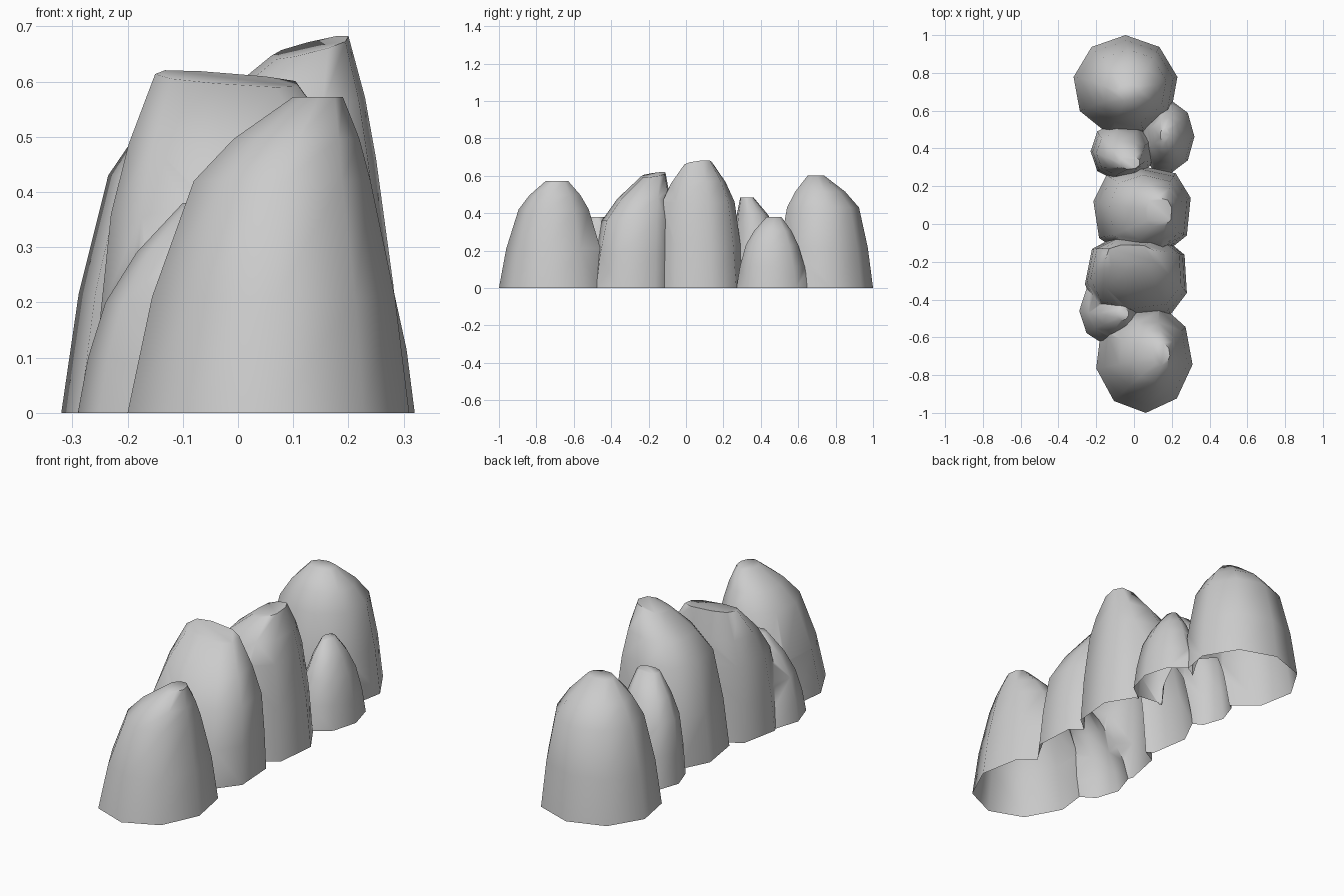
import bpy, bmesh, math

if "Cube" in bpy.data.objects:
    bpy.data.objects.remove(bpy.data.objects["Cube"])

SIDES = 9


def lerp(a, b, t):
    return [p + (q - p) * t for p, q in zip(a, b)]


def soft_pow(v, e):
    return math.copysign(abs(v) ** e, v)


def rock(name, depth, start, boxy, base, shoulder, top, tilt=(0, 0)):
    """Lofted nine-sided boulder. Sections are (z, xmin, xmax, ymin, ymax)."""
    base = (0,) + base
    low = lerp(base, shoulder, 0.37)
    low[0] = shoulder[0] * 0.5
    high = lerp(shoulder, top, 0.40)
    high[0] = (shoulder[0] + top[0]) / 2
    sections = [(-depth,) + base[1:], base, low, shoulder, high, top]
    # polygon outline, normalised to a unit box
    angs = [math.radians(start + i * 360 / SIDES) for i in range(SIDES)]
    xs = [soft_pow(math.cos(a), boxy) for a in angs]
    ys = [soft_pow(math.sin(a), boxy) for a in angs]
    us = [(x - min(xs)) / (max(xs) - min(xs)) for x in xs]
    vs = [(y - min(ys)) / (max(ys) - min(ys)) for y in ys]
    bm = bmesh.new()
    rings = []
    for k, (z, x0, x1, y0, y1) in enumerate(sections):
        w = (0, 0, 0, 0, 0.5, 1)[k]
        rings.append([bm.verts.new((x0 + (x1 - x0) * u, y0 + (y1 - y0) * v,
                                    z + w * (tilt[0] * (u - .5) + tilt[1] * (v - .5))))
                      for u, v in zip(us, vs)])
    for a, b in zip(rings, rings[1:]):
        for i in range(SIDES):
            j = (i + 1) % SIDES
            bm.faces.new((a[i], a[j], b[j], b[i]))
    bm.faces.new(rings[0][::-1])
    bm.faces.new(rings[-1])
    bmesh.ops.recalc_face_normals(bm, faces=bm.faces)
    me = bpy.data.meshes.new(name)
    bm.to_mesh(me)
    bm.free()
    ob = bpy.data.objects.new(name, me)
    bpy.context.collection.objects.link(ob)
    return ob


# boulders from front to back
rocks = [
    rock("rock_row", .10, -48, 1, (-.20, .31, -1.0, -.42), (.42, -.08, .24, -.895, -.52),
         (.572, .10, .19, -.75, -.63)),
    rock("small_rock_front", .11, 180, 1, (-.29, .03, -.64, -.28), (.20, -.24, .02, -.60, -.34),
         (.38, -.10, -.03, -.51, -.44)),
    rock("slanted_rock", .12, -15, .75, (-.26, .28, -.51, -.06), (.36, -.23, .25, -.45, -.07),
         (.605, -.15, .11, -.24, -.11), (-.02, .02)),
    rock("tall_rock", .13, 12, .8, (-.215, .30, -.16, .31), (.46, -.13, .25, -.13, .26),
         (.662, .06, .20, -.01, .14), (.035, .02)),
    rock("small_rock_right", .14, 0, 1, (.03, .32, .27, .655), (.23, .09, .28, .32, .60),
         (.38, .14, .19, .43, .51)),
    rock("small_rock_left", .15, 180, .9, (-.23, .10, .23, .54), (.30, -.20, .06, .26, .49),
         (.485, -.08, .03, .29, .36)),
    rock("back_rock", .16, 90, 1, (-.32, .23, .48, 1.0), (.43, -.235, .17, .54, .925),
         (.60, -.09, .04, .65, .74)),
]

# fuse the boulders into one shell
body = rocks[0]
bpy.context.view_layer.objects.active = body
for other in rocks[1:]:
    mod = body.modifiers.new("fuse", 'BOOLEAN')
    mod.operation = 'UNION'
    mod.solver = 'EXACT'
    mod.object = other
    bpy.ops.object.modifier_apply(modifier=mod.name)
for other in rocks[1:]:
    bpy.data.objects.remove(other)

# open underside at ground level
bm = bmesh.new()
bm.from_mesh(body.data)
bmesh.ops.bisect_plane(bm, geom=bm.verts[:] + bm.edges[:] + bm.faces[:], dist=1e-5,
                       plane_co=(0, 0, 0), plane_no=(0, 0, 1), clear_inner=True)
bm.to_mesh(body.data)
bm.free()

body.select_set(True)
bpy.ops.object.shade_smooth_by_angle(angle=math.radians(60))
